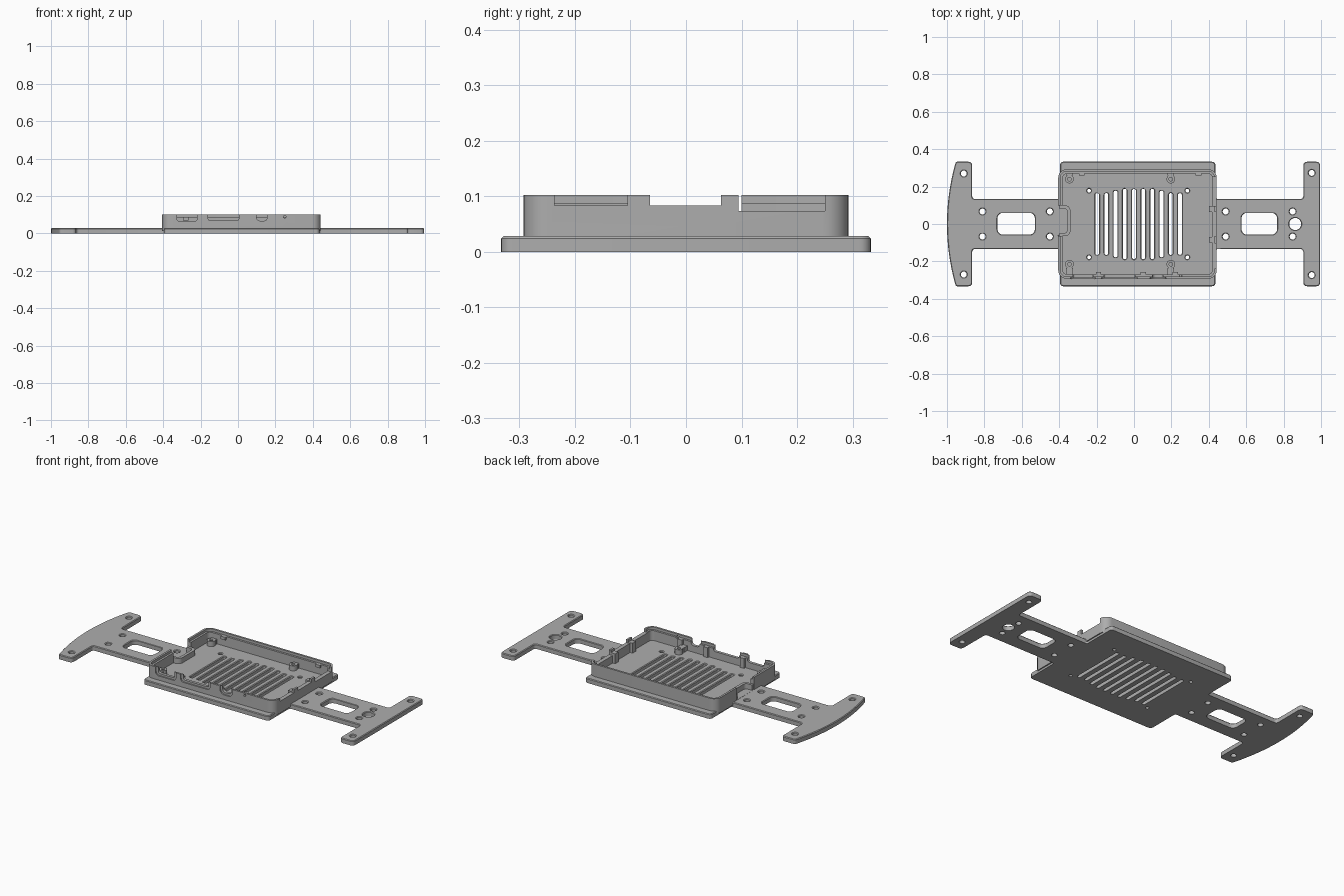
import bpy, bmesh, math
from mathutils import Vector, Matrix

if "Cube" in bpy.data.objects:
    bpy.data.objects.remove(bpy.data.objects["Cube"])

grey = bpy.data.materials.new("mid grey")
grey.diffuse_color = (0.42, 0.42, 0.42, 1)
grey.use_nodes = True
grey.node_tree.nodes["Principled BSDF"].inputs["Base Color"].default_value = grey.diffuse_color
T = 0.028      # plate thickness
TOP = 0.102    # tray rim height


def rounded(points, seg=6):
    """Fillet a polygon given as (x, y, radius)."""
    out, n = [], len(points)
    for i, (x, y, r) in enumerate(points):
        p = Vector((x, y))
        if r == 0:
            out.append(p)
            continue
        a = (Vector(points[i - 1][:2]) - p).normalized()
        b = (Vector(points[(i + 1) % n][:2]) - p).normalized()
        half = a.angle(b) / 2
        c = p + (a + b).normalized() * (r / math.sin(half))
        s = p + a * (r / math.tan(half)) - c
        e = p + b * (r / math.tan(half)) - c
        turn = s.angle_signed(e)
        for k in range(seg + 1):
            t = -turn * k / seg
            out.append(c + Matrix.Rotation(t, 2) @ s)
    return out


def rect(x0, x1, y0, y1, r, seg=6):
    return rounded([(x0, y0, r), (x1, y0, r), (x1, y1, r), (x0, y1, r)], seg)


def circle(x, y, r, n=24):
    return [Vector((x + r * math.cos(2 * math.pi * i / n),
                    y + r * math.sin(2 * math.pi * i / n))) for i in range(n)]


def prism(name, loops, z0, z1, chamfer=0, axis="z"):
    """Extrude outlines (first outer, rest holes); axis y reads them as x, z."""
    cu = bpy.data.curves.new(name, "CURVE")
    cu.dimensions, cu.fill_mode = "2D", "BOTH"
    cu.extrude = (z1 - z0) / 2
    for loop in loops:
        sp = cu.splines.new("POLY")
        sp.points.add(len(loop) - 1)
        for q, p in zip(sp.points, loop):
            q.co = (p.x, p.y, 0, 1)
        sp.use_cyclic_u = True
    tmp = bpy.data.objects.new("tmp", cu)
    bpy.context.collection.objects.link(tmp)
    me = bpy.data.meshes.new_from_object(
        tmp.evaluated_get(bpy.context.evaluated_depsgraph_get()))
    bpy.data.objects.remove(tmp)
    bm = bmesh.new()
    bm.from_mesh(me)
    bmesh.ops.remove_doubles(bm, verts=bm.verts, dist=1e-5)
    bmesh.ops.translate(bm, verts=bm.verts, vec=(0, 0, (z0 + z1) / 2))
    bmesh.ops.recalc_face_normals(bm, faces=bm.faces)
    if chamfer:
        edges = [e for e in bm.edges if all(v.co.z > z1 - 1e-4 for v in e.verts)
                 and len(e.link_faces) == 2 and e.calc_face_angle() > 1]
        bmesh.ops.bevel(bm, geom=edges, offset=chamfer, segments=1, affect="EDGES")
    if axis == "y":
        for v in bm.verts:
            v.co = (v.co.x, v.co.z, v.co.y)
        bmesh.ops.reverse_faces(bm, faces=bm.faces)
    bm.to_mesh(me)
    bm.free()
    me.materials.clear()
    me.materials.append(grey)
    ob = bpy.data.objects.new(name, me)
    bpy.context.collection.objects.link(ob)
    return ob


def box(name, x0, x1, y0, y1, z0, z1):
    return prism(name, [rect(x0, x1, y0, y1, 0)], z0, z1)


# base plate: bowed left end, arms, wide centre, straight right bar
bow = [(-1 + 0.045 * (y / 0.325) ** 2, y, 0)
       for y in [0.318 - 0.0318 * i for i in range(21)]]
upper = [(0.435, 0.333, 0.018), (0.435, 0.134, 0.012), (0.905, 0.134, 0.015),
         (0.905, 0.333, 0.02), (0.995, 0.333, 0.02)]
left = [(-0.865, 0.333, 0.02), (-0.865, 0.134, 0.015),
        (-0.395, 0.134, 0.012), (-0.395, 0.333, 0.018)]
flip = lambda pts: [(x, -y, r) for x, y, r in reversed(pts)]
outline = rounded([(-0.952, 0.333, 0.012)] + left + upper
                  + flip(upper) + flip(left) + [(-0.952, -0.333, 0.012)]
                  + bow[::-1])
holes = [rect(-0.73, -0.53, -0.057, 0.06, 0.03), rect(0.575, 0.765, -0.057, 0.06, 0.03),
         circle(0.862, 0, 0.032)]
for s in (-1, 1):
    for x, y, r in [(-0.81, 0.067, 0.016), (-0.45, 0.067, 0.016), (0.49, 0.067, 0.016),
                    (0.848, 0.067, 0.016), (-0.91, 0.27, 0.016), (0.95, 0.273, 0.016),
                    (-0.24, 0.178, 0.01), (0.285, 0.178, 0.01)]:
        holes.append(circle(x, s * y, r, 16))
# ventilation slots, longer in the middle
for i in range(10):
    x = -0.197 + 0.0492 * i
    h = 0.188 if 3 <= i <= 6 else (0.178 if i in (2, 7) else 0.165)
    holes.append(rect(x - 0.01, x + 0.01, -h, h, 0.0095, 4))
prism("base_plate", [outline] + holes, 0, T, 0.004)

# tray wall with a thinner rim standing on a ledge
X0, X1, Y = -0.405, 0.442, 0.293
shell = rect(X0, X1, -Y, Y, 0.045)
walls = [prism("tray_wall", [shell, rect(X0 + 0.024, X1 - 0.024, -Y + 0.024, Y - 0.024, 0.022)], 0.012, 0.087),
         prism("tray_rim", [shell, rect(X0 + 0.012, X1 - 0.012, -Y + 0.012, Y - 0.012, 0.033)], 0.087, TOP)]

# port openings, each with a wider shallow recess outside
cutters = []
for x0, x1, z, r in [(-0.34, -0.205, 0.053, 0.02), (-0.175, 0.02, 0.058, 0.02),
                     (0.085, 0.17, 0.055, 0.03)]:
    cutters.append(prism("recess_cutter", [rect(x0, x1, z, 0.2, r)], -0.32, -0.286, axis="y"))
    cutters.append(prism("port_cutter", [rect(x0 + 0.014, x1 - 0.014, z + 0.012, 0.2, r * 0.6)],
                         -0.33, -0.25, axis="y"))
cutters.append(prism("pinhole_cutter", [circle(0.25, 0.088, 0.007, 12)], -0.33, -0.25, axis="y"))
# right wall notches and left card slot
for y0, y1, z in [(-0.237, -0.105, 0.083), (-0.065, 0.063, 0.083), (0.095, 0.25, 0.073)]:
    cutters.append(box("notch_cutter", 0.40, 0.48, y0, y1, z, 0.2))
cutters.append(box("slot_cutter", -0.45, -0.36, -0.065, 0.1, T + 0.001, 0.2))

for w in walls:
    for c in cutters:
        m = w.modifiers.new("cut", "BOOLEAN")
        m.operation, m.solver, m.object = "DIFFERENCE", "EXACT", c
    me = bpy.data.meshes.new_from_object(
        w.evaluated_get(bpy.context.evaluated_depsgraph_get()))
    w.modifiers.clear()
    w.data = me
for c in cutters:
    bpy.data.objects.remove(c)

# raised lip around the card slot
lip = [(-0.4, 0.1, 0), (-0.4, 0.084, 0), (-0.357, 0.084, 0.018), (-0.357, -0.05, 0.018),
       (-0.4, -0.05, 0), (-0.4, -0.065, 0), (-0.34, -0.065, 0.028), (-0.34, 0.1, 0.028)]
prism("card_slot_lip", [rounded(lip)], T - 0.005, 0.06)

# screw posts with wall webs
for x in (-0.345, 0.197):
    for y in (0.24, -0.215):
        s = 1 if y > 0 else -1
        prism("screw_post", [circle(x, y, 0.023), circle(x, y, 0.01, 16)], T - 0.005, 0.058)
        a, b = sorted((y + s * 0.02, s * 0.275))
        box("post_web", x - 0.018, x + 0.018, a, b, T - 0.005, 0.056)

# small snap clips on the inner walls
for x in (-0.28, 0.345):
    box("back_clip", x - 0.015, x + 0.015, 0.258, 0.272, 0.07, 0.087)
for x in (-0.19, 0.05, 0.22):
    box("front_clip", x - 0.014, x + 0.014, -0.272, -0.256, T - 0.002, 0.087)
for y in (0.08, -0.085):
    box("side_clip", 0.402, 0.42, y - 0.015, y + 0.015, T - 0.002, 0.087)

for ob in bpy.context.collection.objects:
    bpy.ops.object.select_all(action="DESELECT")
    ob.select_set(True)
    bpy.context.view_layer.objects.active = ob
    bpy.ops.object.shade_smooth_by_angle(angle=math.radians(30))
